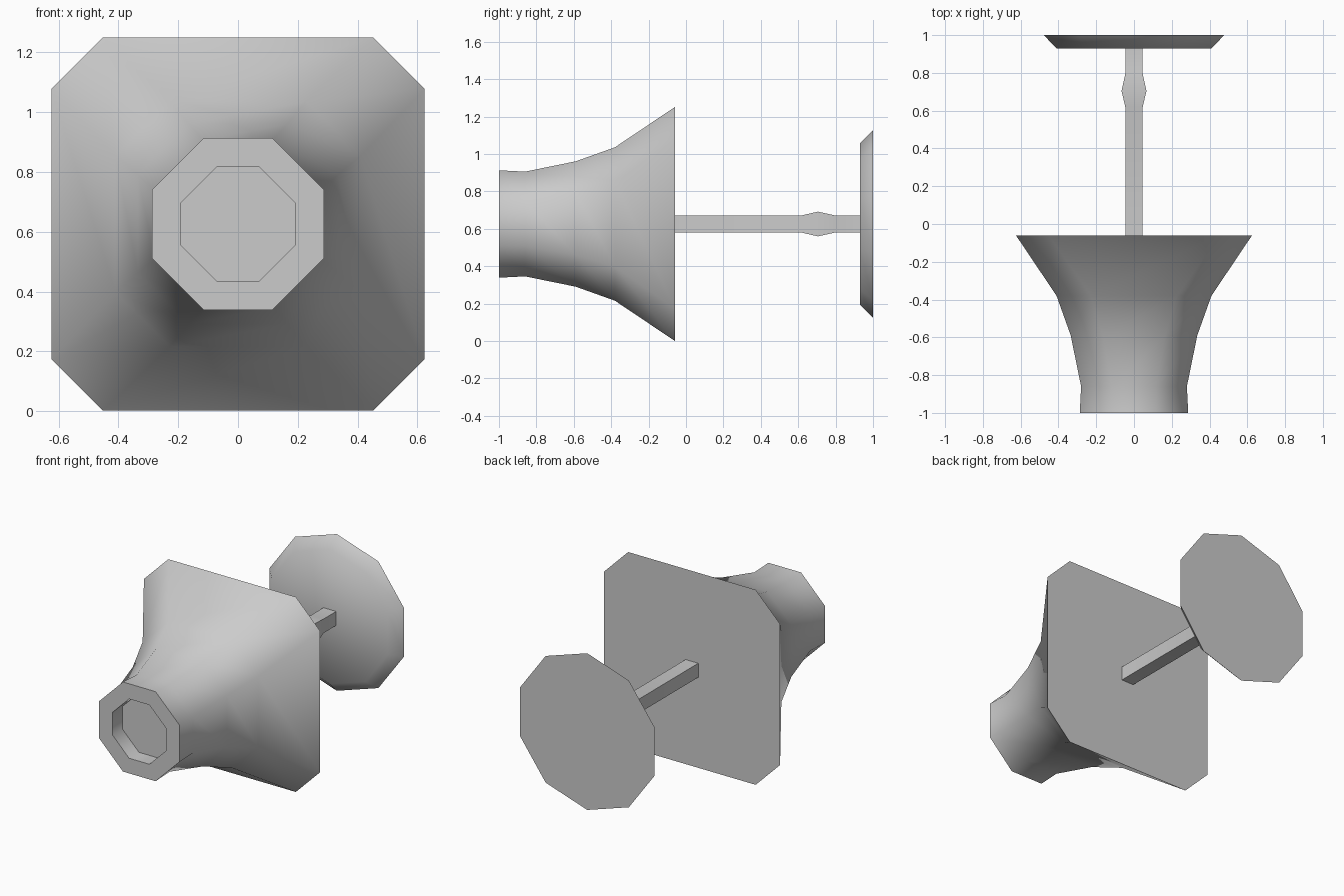
import bpy, bmesh, math

if "Cube" in bpy.data.objects:
    bpy.data.objects.remove(bpy.data.objects["Cube"])

ZC = 0.626  # height of the common axis


def octagon(half, corner):
    h, c = half, corner
    return [(c, h), (h, c), (h, -c), (c, -h), (-c, -h), (-h, -c), (-h, c), (-c, h)]


def square(half):
    return [(half, half), (half, -half), (-half, -half), (-half, half)]


def decagon(r):
    return [(r * math.sin(i * math.pi / 5), r * math.cos(i * math.pi / 5)) for i in range(10)]


def loft(name, sections):
    """Skin a list of (y, outline) sections along y and cap both ends."""
    bm = bmesh.new()
    rings = [[bm.verts.new((x, y, ZC + z)) for x, z in outline] for y, outline in sections]
    for a, b in zip(rings, rings[1:]):
        n = len(a)
        for i in range(n):
            j = (i + 1) % n
            bm.faces.new((a[i], a[j], b[j], b[i]))
    bm.faces.new(rings[0])
    bm.faces.new(rings[-1])
    bmesh.ops.recalc_face_normals(bm, faces=bm.faces[:])
    mesh = bpy.data.meshes.new(name)
    bm.to_mesh(mesh)
    bm.free()
    obj = bpy.data.objects.new(name, mesh)
    bpy.context.collection.objects.link(obj)
    bpy.ops.object.select_all(action='DESELECT')
    obj.select_set(True)
    bpy.context.view_layer.objects.active = obj
    bpy.ops.object.shade_smooth_by_angle(angle=math.radians(60))
    return obj


# Flared body: recessed front opening, then the neck widening to a chamfered square
loft("flared_body", [
    (-0.90, octagon(0.19, 0.072)),
    (-1.00, octagon(0.19, 0.072)),
    (-1.00, octagon(0.287, 0.116)),
    (-0.86, octagon(0.28, 0.116)),
    (-0.59, octagon(0.335, 0.165)),
    (-0.38, octagon(0.41, 0.228)),
    (-0.06, octagon(0.625, 0.452)),
])

# Square rod with a small swelling near the disc
loft("rod", [(-0.07, square(0.045)), (0.615, square(0.045)), (0.705, square(0.066)),
             (0.80, square(0.045)), (0.935, square(0.045))])

# Ten-sided end disc with a bevelled rim
loft("end_disc", [(0.93, decagon(0.432)), (1.0, decagon(0.502))])
